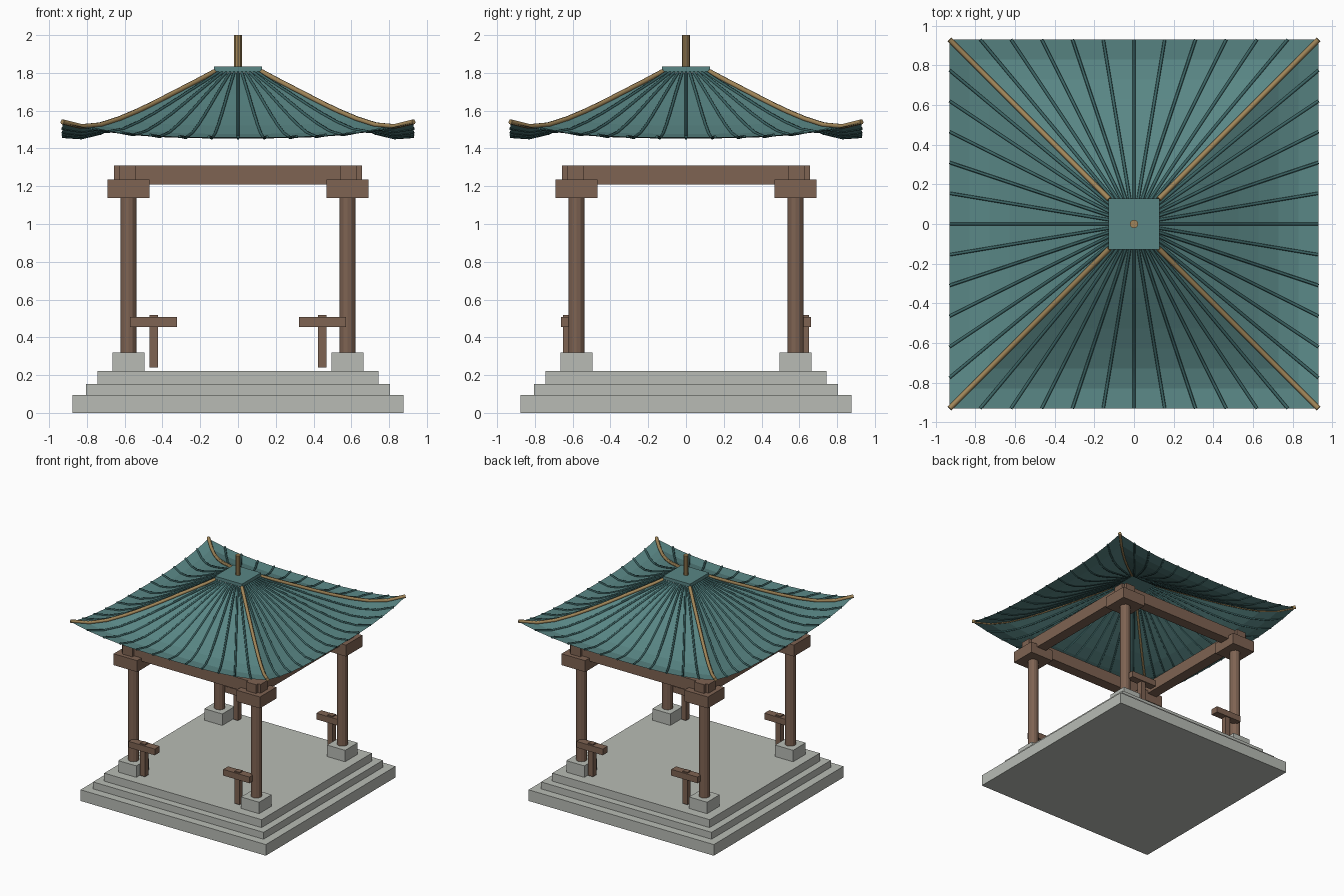
import bpy, bmesh, math

if "Cube" in bpy.data.objects:
    bpy.data.objects.remove(bpy.data.objects["Cube"])


def material(name, rgb):
    m = bpy.data.materials.new(name)
    m.diffuse_color = (*rgb, 1)
    m.use_nodes = True
    m.node_tree.nodes["Principled BSDF"].inputs["Base Color"].default_value = m.diffuse_color
    return m


STONE = material("stone", (0.48, 0.50, 0.46))
WOOD = material("wood", (0.21, 0.125, 0.085))
TILE = material("tile", (0.10, 0.24, 0.235))
DARK = material("dark_tile", (0.045, 0.13, 0.13))
GOLD = material("gilding", (0.36, 0.24, 0.10))


def finish(name, bm, mat):
    me = bpy.data.meshes.new(name)
    bm.to_mesh(me)
    bm.free()
    me.materials.append(mat)
    ob = bpy.data.objects.new(name, me)
    bpy.context.collection.objects.link(ob)
    return ob


def box(name, cx, cy, hx, hy, z0, z1, mat):
    bm = bmesh.new()
    bmesh.ops.create_cube(bm, size=2)
    for v in bm.verts:
        v.co = (cx + v.co.x * hx, cy + v.co.y * hy, (z0 + z1) / 2 + v.co.z * (z1 - z0) / 2)
    return finish(name, bm, mat)


def cylinder(name, cx, cy, r, z0, z1, sides, mat):
    bm = bmesh.new()
    bmesh.ops.create_cone(bm, cap_ends=True, segments=sides, radius1=r, radius2=r, depth=z1 - z0)
    bmesh.ops.translate(bm, verts=bm.verts, vec=(cx, cy, (z0 + z1) / 2))
    return finish(name, bm, mat)


def tubes(name, paths, r, mat):
    cu = bpy.data.curves.new(name, "CURVE")
    cu.dimensions = "3D"
    cu.bevel_depth = r
    cu.bevel_resolution = 1
    cu.use_fill_caps = True
    for pts in paths:
        sp = cu.splines.new("POLY")
        sp.points.add(len(pts) - 1)
        for p, co in zip(sp.points, pts):
            p.co = (*co, 1)
    cu.materials.append(mat)
    ob = bpy.data.objects.new(name, cu)
    bpy.context.collection.objects.link(ob)
    bpy.ops.object.select_all(action="DESELECT")
    ob.select_set(True)
    bpy.context.view_layer.objects.active = ob
    bpy.ops.object.convert(target="MESH")


# Stepped stone base
for i, (h, z0, z1) in enumerate([(0.875, 0, 0.095), (0.805, 0.095, 0.154), (0.743, 0.154, 0.222)]):
    box(f"base_step_{i + 1}", 0, 0, h, h, z0, z1, STONE)

# Corner columns with footings, capitals and short railings
P = 0.58
for sx in (-1, 1):
    for sy in (-1, 1):
        tag = ("front" if sy < 0 else "back") + ("_left" if sx < 0 else "_right")
        x, y = sx * P, sy * P
        box(f"{tag}_footing", x, y, 0.085, 0.085, 0.222, 0.32, STONE)
        cylinder(f"{tag}_column", x, y, 0.043, 0.32, 1.14, 12, WOOD)
        box(f"{tag}_capital", x, y, 0.111, 0.111, 1.138, 1.235, WOOD)
        box(f"{tag}_rail", sx * 0.447, sy * 0.628, 0.124, 0.033, 0.455, 0.508, WOOD)
        box(f"{tag}_rail_post", sx * 0.446, sy * 0.628, 0.0225, 0.0225, 0.24, 0.517, WOOD)

# Crossing beams
for s, n in ((-1, "a"), (1, "b")):
    box(f"cross_beam_{n}", 0, s * 0.585, 0.656, 0.046, 1.208, 1.31, WOOD)
    box(f"side_beam_{n}", s * 0.585, 0, 0.046, 0.656, 1.208, 1.31, WOOD)

# Curved roof: centre-line heights plus upswept corners
HEIGHTS = [1.80, 1.745, 1.69, 1.632, 1.575, 1.522, 1.477, 1.453, 1.46]
NT, NU = len(HEIGHTS) - 1, 12
R0, R1 = 0.125, 0.93


def roof_point(side, i, u, lift=0.0):
    t = i / NT
    r = R0 + (R1 - R0) * t
    z = HEIGHTS[i] + 0.075 * t ** 2 * abs(u) ** 3 + lift
    a = side * math.pi / 2
    x, y = u * r, -r
    return (x * math.cos(a) - y * math.sin(a), x * math.sin(a) + y * math.cos(a), z)


bm = bmesh.new()
for side in range(4):
    grid = [[bm.verts.new(roof_point(side, i, -1 + 2 * j / NU)) for j in range(NU + 1)]
            for i in range(NT + 1)]
    for i in range(NT):
        for j in range(NU):
            bm.faces.new((grid[i + 1][j], grid[i + 1][j + 1], grid[i][j + 1], grid[i][j]))
bmesh.ops.remove_doubles(bm, verts=bm.verts, dist=1e-4)
finish("roof_surface", bm, TILE)

# Tile ribs and gilded hips
tubes("roof_ribs", [[roof_point(s, i, -1 + 2 * j / NU, 0.002) for i in range(NT + 1)]
                    for s in range(4) for j in range(1, NU)], 0.008, DARK)
tubes("hip_ridges", [[roof_point(s, i, 1, 0.006) for i in range(NT + 1)] for s in range(4)],
      0.014, GOLD)

# Roof cap and finial
box("roof_cap", 0, 0, 0.128, 0.128, 1.803, 1.833, TILE)
cylinder("finial", 0, 0, 0.021, 1.82, 2.0, 10, GOLD)
